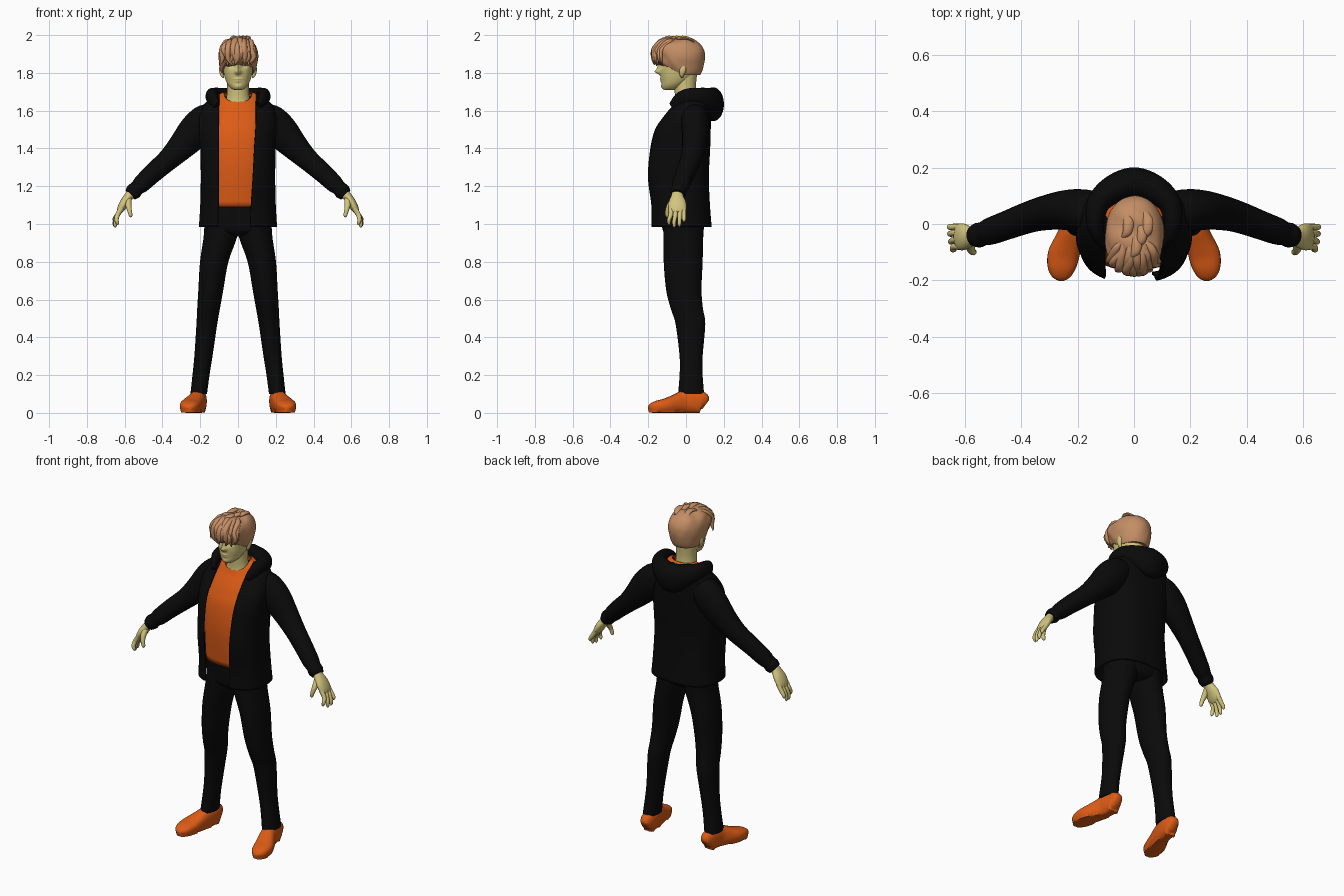
import bpy, bmesh, math, random
from math import sin, cos, pi, exp, acos
from mathutils import Vector

random.seed(4)


def material(name, col):
    m = bpy.data.materials.new(name)
    m.diffuse_color = (*col, 1)
    return m


BLACK = material("black cloth", (0.003, 0.003, 0.003))
ORANGE = material("orange cloth", (0.72, 0.105, 0.008))
SKIN = material("skin", (0.65, 0.56, 0.21))
HAIR = material("brown hair", (0.55, 0.27, 0.13))


def spline(rows, steps):
    """Catmull-Rom interpolation of rows of numbers."""
    out = []
    for i in range(len(rows) - 1):
        p = [rows[max(0, min(len(rows) - 1, i + k))] for k in (-1, 0, 1, 2)]
        for s in range(steps):
            t = s / steps
            out.append([b + 0.5 * t * (c - a + t * (2*a - 5*b + 4*c - d + t * (3*(b - c) + d - a)))
                        for a, b, c, d in zip(*p)])
    return out + [list(rows[-1])]


def skin_rings(name, rings, mat, closed=True, caps=True, mirror=False, shell=0):
    """Joins rings of points into one surface object."""
    bm = bmesh.new()
    vs = [[bm.verts.new(p) for p in r] for r in rings]
    n = len(vs[0])
    for a, b in zip(vs, vs[1:]):
        for i in range(n if closed else n - 1):
            j = (i + 1) % n
            bm.faces.new((a[i], a[j], b[j], b[i]))
    if caps:
        bm.faces.new(vs[0][::-1])
        bm.faces.new(vs[-1])
    bmesh.ops.recalc_face_normals(bm, faces=bm.faces)
    me = bpy.data.meshes.new(name)
    bm.to_mesh(me)
    bm.free()
    me.materials.append(mat)
    ob = bpy.data.objects.new(name, me)
    bpy.context.collection.objects.link(ob)
    if shell:
        m = ob.modifiers.new("thickness", 'SOLIDIFY')
        m.thickness, m.offset = shell, -1
    if mirror:
        ob.modifiers.new("mirror", 'MIRROR')
    return ob


def pw(v, e):
    return math.copysign(abs(v) ** e, v)


def body(name, rows, mat, n=32, steps=5, e=1.0, warp=None, opening=False, **kw):
    """Horizontal rings: z, centre x, half width, front y, back y [, opening left x, right x]."""
    rings = []
    for r in spline(rows, steps):
        z, cx, hw, yf, yb = r[:5]
        a0, a1 = 0, 2 * pi * (n - 1) / n
        if opening:
            a0 = -acos(min(1, r[6] / hw) ** (1 / e))
            a1 = pi + acos(min(1, -r[5] / hw) ** (1 / e))
        ring = []
        for i in range(n):
            a = a0 + (a1 - a0) * i / (n - 1)
            p = (cx + hw * pw(cos(a), e), (yf + yb) / 2 + (yb - yf) / 2 * pw(sin(a), e), z)
            ring.append(warp(*p) if warp else p)
        rings.append(ring)
    return skin_rings(name, rings, mat, closed=not opening, **kw)


def tube(name, rows, mat, ref, n=16, steps=4, e=1.0, **kw):
    """Rings along a path: x, y, z, radius along ref, radius across."""
    rows = spline(rows, steps)
    c = [Vector(r[:3]) for r in rows]
    rings = []
    for i, r in enumerate(rows):
        t = (c[min(i + 1, len(c) - 1)] - c[max(i - 1, 0)]).normalized()
        u = Vector(ref)
        u = (u - t * u.dot(t)).normalized()
        v = t.cross(u)
        rings.append([c[i] + u * r[3] * pw(cos(2*pi*k/n), e) + v * r[4] * pw(sin(2*pi*k/n), e)
                      for k in range(n)])
    return skin_rings(name, rings, mat, **kw)


X, Y, Z = (1, 0, 0), (0, 1, 0), (0, 0, 1)

# Trousers
body("trouser_leg", [(1.06, .09, .09, -.12, .1), (.95, .09, .09, -.12, .092), (.8, .126, .075, -.118, .088),
                     (.65, .144, .066, -.105, .082), (.55, .156, .06, -.08, .09), (.47, .165, .055, -.055, .102),
                     (.3, .183, .048, -.034, .088), (.2, .196, .045, -.034, .088), (.1, .208, .044, -.042, .096)],
     BLACK, mirror=True)
body("trouser_waist", [(.935, 0, .07, -.08, .06), (.96, 0, .15, -.12, .09), (1.02, 0, .178, -.128, .1),
                       (1.13, 0, .168, -.128, .1)], BLACK, e=.85)

# Shoes, lofted from heel to toe over a flat sole
shoe = tube("shoe", [(.203, .104, .045, .022, .03), (.204, .085, .056, .036, .055), (.207, .04, .061, .042, .06),
                     (.215, -.01, .059, .043, .059), (.232, -.06, .048, .05, .048), (.25, -.11, .038, .056, .038),
                     (.257, -.155, .032, .05, .032), (.258, -.185, .025, .034, .023), (.258, -.199, .02, .012, .01)],
            ORANGE, X, n=24, e=.8, mirror=True)
for v in shoe.data.vertices:
    if v.co.z < .015:
        v.co.z = .003 if v.co.z > .003 else 0


# Shirt with a scooped neckline
def neckline(x, y, z):
    w = max(0, min(1, (z - 1.55) / .09))
    return x, y, z + .05 * w * max(0, min(1, (y + .055) / .06))


body("shirt", [(1.09, 0, .172, -.148, .1), (1.3, 0, .172, -.165, .1), (1.45, 0, .175, -.152, .1),
               (1.53, 0, .16, -.124, .1), (1.58, 0, .145, -.098, .095), (1.62, 0, .122, -.072, .09),
               (1.64, 0, .095, -.062, .078), (1.648, 0, .074, -.058, .066)],
     ORANGE, n=48, e=.85, warp=neckline, caps=False, shell=.004)

# Open jacket
body("jacket_body", [(.985, 0, .207, -.185, .136, -.107, .065), (1.1, 0, .2, -.188, .127, -.106, .07),
                     (1.25, 0, .197, -.208, .121, -.104, .08), (1.4, 0, .2, -.197, .128, -.104, .088),
                     (1.5, 0, .207, -.172, .131, -.104, .094), (1.57, 0, .205, -.125, .132, -.103, .095),
                     (1.63, 0, .182, -.075, .13, -.102, .095), (1.67, 0, .142, -.032, .12, -.1, .096),
                     (1.695, 0, .115, 0, .1, -.098, .096)],
     BLACK, n=56, e=.78, opening=True, caps=False, shell=.012)

# Sleeves with gathered cuffs
tube("sleeve", [(.12, .04, 1.585, .07, .06), (.17, .046, 1.55, .076, .086), (.23, .05, 1.487, .072, .09),
                (.3, .042, 1.41, .063, .073), (.37, .025, 1.34, .056, .058), (.45, -.004, 1.27, .051, .052),
                (.51, -.026, 1.213, .048, .047), (.535, -.034, 1.19, .042, .04), (.553, -.04, 1.172, .044, .043),
                (.57, -.044, 1.155, .036, .035)], BLACK, Y, n=24, mirror=True)

# Hood lying round the neck and hanging at the back
half = [(.112, -.075, 1.625, .02, .012), (.13, -.035, 1.655, .038, .024), (.138, .01, 1.675, .042, .032),
        (.125, .075, 1.672, .05, .042), (.072, .122, 1.655, .068, .052)]
tube("hood", half + [(0, .143, 1.634, .09, .058)] + [(-a, *b) for a, *b in reversed(half)],
     BLACK, Z, n=24, steps=6)

# Hands
tube("palm", [(.55, -.042, 1.175, .03, .026), (.575, -.046, 1.15, .032, .024), (.6, -.046, 1.115, .046, .024),
              (.62, -.045, 1.08, .047, .02), (.63, -.045, 1.06, .038, .012)], SKIN, Y, n=20, mirror=True)
for name, y, tipx, tipz in (("index_finger", -.08, .638, .995), ("middle_finger", -.056, .65, .982),
                            ("ring_finger", -.032, .654, .986), ("little_finger", -.011, .655, 1.01)):
    ty = y * 1.15 + .002
    tube(name, [(.615, y, 1.085, .012, .014), (.637, y, 1.05, .012, .013), ((.648 + tipx) / 2, ty, (1.05 + tipz) / 2, .011, .011),
                (tipx, ty, tipz + .01, .009, .009), (tipx - .002, ty, tipz, .003, .003)], SKIN, Y, n=12, mirror=True)
tube("thumb", [(.58, -.06, 1.135, .018, .018), (.58, -.085, 1.1, .016, .016), (.574, -.098, 1.07, .012, .012),
               (.568, -.1, 1.045, .01, .01), (.566, -.1, 1.036, .003, .003)], SKIN, Y, n=12, mirror=True)

# Neck
body("neck", [(1.56, 0, .1, -.08, .07), (1.62, 0, .08, -.064, .062), (1.66, 0, .063, -.058, .056),
              (1.72, 0, .057, -.062, .052), (1.79, 0, .06, -.07, .058)], SKIN)


# Head, with nose, eye sockets and lips pushed out of the front
def face(x, y, z):
    def bump(px, pz, wx, wz):
        return exp(-((abs(x) - px) / wx) ** 2 - ((z - pz) / wz) ** 2)
    if y < -.06:
        y += (-.026 * bump(0, 1.806, .015, .013) - .014 * bump(0, 1.83, .011, .02) + .011 * bump(.033, 1.837, .017, .012)
              - .006 * bump(0, 1.767, .022, .006) - .005 * bump(0, 1.755, .018, .005) - .005 * bump(0, 1.727, .02, .012))
    return x, y, z


body("head", [(1.71, 0, .018, -.112, -.06), (1.716, 0, .034, -.122, -.04), (1.735, 0, .052, -.128, -.01),
              (1.76, 0, .065, -.131, .025), (1.79, 0, .074, -.136, .05), (1.83, 0, .081, -.138, .07),
              (1.88, 0, .088, -.142, .08), (1.93, 0, .083, -.13, .074), (1.965, 0, .055, -.09, .045),
              (1.975, 0, .01, -.04, .0)], SKIN, n=72, steps=8, e=.92, warp=face)
tube("ear", [(.076, -.02, 1.775, .006, .004), (.085, -.022, 1.79, .012, .009), (.09, -.018, 1.815, .018, .01),
             (.09, -.015, 1.835, .014, .008), (.088, -.015, 1.845, .004, .003)], SKIN, Y, n=12, mirror=True)


# Hair cap: rows run from the hairline (0) to the crown (1)
def hairline(x, y, t):
    s = max(0, min(1, (y + .12) / .11))
    low = 1.845 - .055 * s * s * (3 - 2 * s) + .006 * sin(x * 70) * (1 - s)
    front = max(0, min(1, (.02 - y) / .12))
    k = 1 + .025 * sin(x * 75 + y * 40) * sin(t * 9 + x * 30) * (.3 + front)
    return x * k, -.04 + (y + .04) * k, low + t * (1.986 - low) + .004 * sin(y * 60 + x * 25) * t


body("hair_cap", [(0, 0, .084, -.15, .076), (.1, 0, .093, -.165, .086), (.25, .001, .1, -.174, .094),
                  (.45, .002, .105, -.178, .1), (.65, .002, .101, -.172, .097), (.82, .002, .086, -.152, .08),
                  (.93, .002, .06, -.115, .05), (.985, .002, .03, -.08, .015), (1, .002, .004, -.045, -.03)],
     HAIR, n=56, warp=hairline, e=.95)

# Loose locks swept over the fringe
for i in range(15):
    x = -.08 + .16 * i / 14
    j = [random.uniform(-1, 1) for _ in range(4)]
    side = 1 - (x / .1) ** 2
    yf = -.1 - .068 * side
    tube("hair_lock", [(x * .5 + .01 * j[0], -.05 + .02 * j[1], 1.972, .008, .006),
                       (x * .75 + .015 * j[2], yf * .72, 1.972 - .008 * (1 - side) + .006 * j[1], .016, .012),
                       (x + .008 * j[0], yf - .004, 1.928 + .008 * j[3], .016, .011),
                       (x + .014 * j[2], yf - .008, 1.885 + .008 * j[1], .013, .009),
                       (x + .022 * j[3], yf - .002, 1.845 + .01 * j[0], .003, .002)], HAIR, X, n=10)
for i, (x, y) in enumerate(((-.03, 0), (.02, -.03), (.0, -.07), (.04, .0))):
    tube("crown_curl", [(x, y + .04, 1.965, .012, .006), (x + .01, y + .01, 1.984, .018, .009),
                        (x + .005, y - .03, 1.986, .016, .01), (x - .015, y - .05, 1.975, .004, .003)], HAIR, X, n=10)

# Smooth shading
bpy.ops.object.select_all(action='SELECT')
bpy.context.view_layer.objects.active = bpy.data.objects["head"]
bpy.ops.object.shade_smooth_by_angle(angle=math.radians(55))
